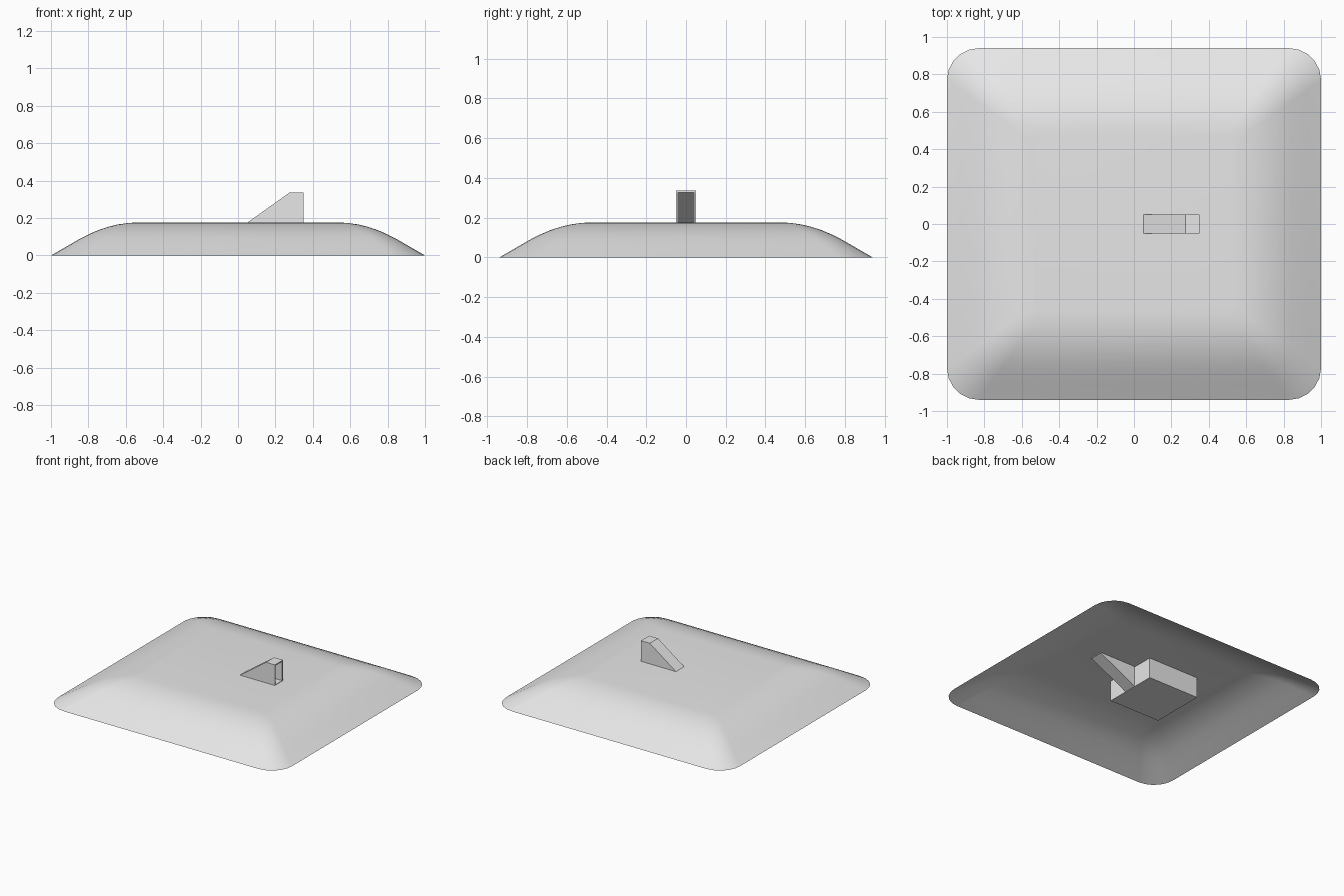
import bpy, bmesh, math

cube = bpy.data.objects.get("Cube")
if cube:
    bpy.data.objects.remove(cube, do_unlink=True)

# One pale grey for every part
grey = bpy.data.materials.new("pale_grey")
grey.use_nodes = True
grey.diffuse_color = (0.8, 0.8, 0.8, 1)
grey.node_tree.nodes["Principled BSDF"].inputs["Base Color"].default_value = (0.8, 0.8, 0.8, 1)


def finish(bm, name, smooth=False):
    mesh = bpy.data.meshes.new(name)
    for face in bm.faces:
        face.smooth = smooth
    bm.to_mesh(mesh)
    bm.free()
    mesh.materials.append(grey)
    obj = bpy.data.objects.new(name, mesh)
    bpy.context.collection.objects.link(obj)
    return obj


def rounded_ring(bm, hx, hy, radius, z, steps=5):
    """Counter-clockwise loop of vertices around a rounded rectangle."""
    ring = []
    for corner, (sx, sy) in enumerate([(1, 1), (-1, 1), (-1, -1), (1, -1)]):
        for i in range(steps + 1):
            a = math.pi / 2 * (corner + i / steps)
            ring.append(bm.verts.new((sx * (hx - radius) + radius * math.cos(a),
                                      sy * (hy - radius) + radius * math.sin(a), z)))
    return ring


def prism(name, profile, half_width, edit=None):
    """Side profile in x and z, extruded across y."""
    bm = bmesh.new()
    base = bm.faces.new([bm.verts.new((x, -half_width, z)) for x, z in profile])
    ext = bmesh.ops.extrude_face_region(bm, geom=[base])
    verts = [g for g in ext["geom"] if isinstance(g, bmesh.types.BMVert)]
    bmesh.ops.translate(bm, verts=verts, vec=(0, 2 * half_width, 0))
    bmesh.ops.recalc_face_normals(bm, faces=bm.faces)
    if edit:
        edit(bm)
    return finish(bm, name)


# Open-bottomed cover: sloping rim that rounds over into a flat top
rim_profile = [(0, 0), (0.08, 0.046), (0.16, 0.092), (0.21, 0.117), (0.26, 0.138),
               (0.31, 0.154), (0.36, 0.166), (0.41, 0.173), (0.46, 0.1765)]
bm = bmesh.new()
rings = [rounded_ring(bm, 1 - d, 0.94 - d, 0.17 - 0.28 * d, z) for d, z in rim_profile]
for low, high in zip(rings, rings[1:]):
    n = len(low)
    for i in range(n):
        j = (i + 1) % n
        bm.faces.new((low[i], low[j], high[j], high[i]))
bm.faces.new(rings[-1])
finish(bm, "cover_shell", smooth=True)


# Hood on top, with a pocket opening in its upright end
def cut_opening(bm):
    end = max(bm.faces, key=lambda f: f.normal.x)
    bmesh.ops.inset_individual(bm, faces=[end], thickness=0.013)
    pocket = bmesh.ops.extrude_discrete_faces(bm, faces=[end])["faces"][0]
    rim = [v.co.copy() for v in pocket.verts]
    middle = sum(c.z for c in rim) / len(rim)
    for v in pocket.verts:
        v.co.x = 0.275 if v.co.z > middle else 0.09


hood = [(0.042, 0.17), (0.275, 0.336), (0.35, 0.336), (0.35, 0.17)]
prism("vent_hood", hood, 0.05, cut_opening)

# Sloping duct and box hanging below the flat top
prism("duct_ramp", [(0.35, 0.174), (0.036, 0.174), (0.036, 0.017)], 0.05)
prism("under_box", [(-0.40, 0.174), (0.035, 0.174), (0.035, 0.016), (-0.40, 0.016)], 0.213)
